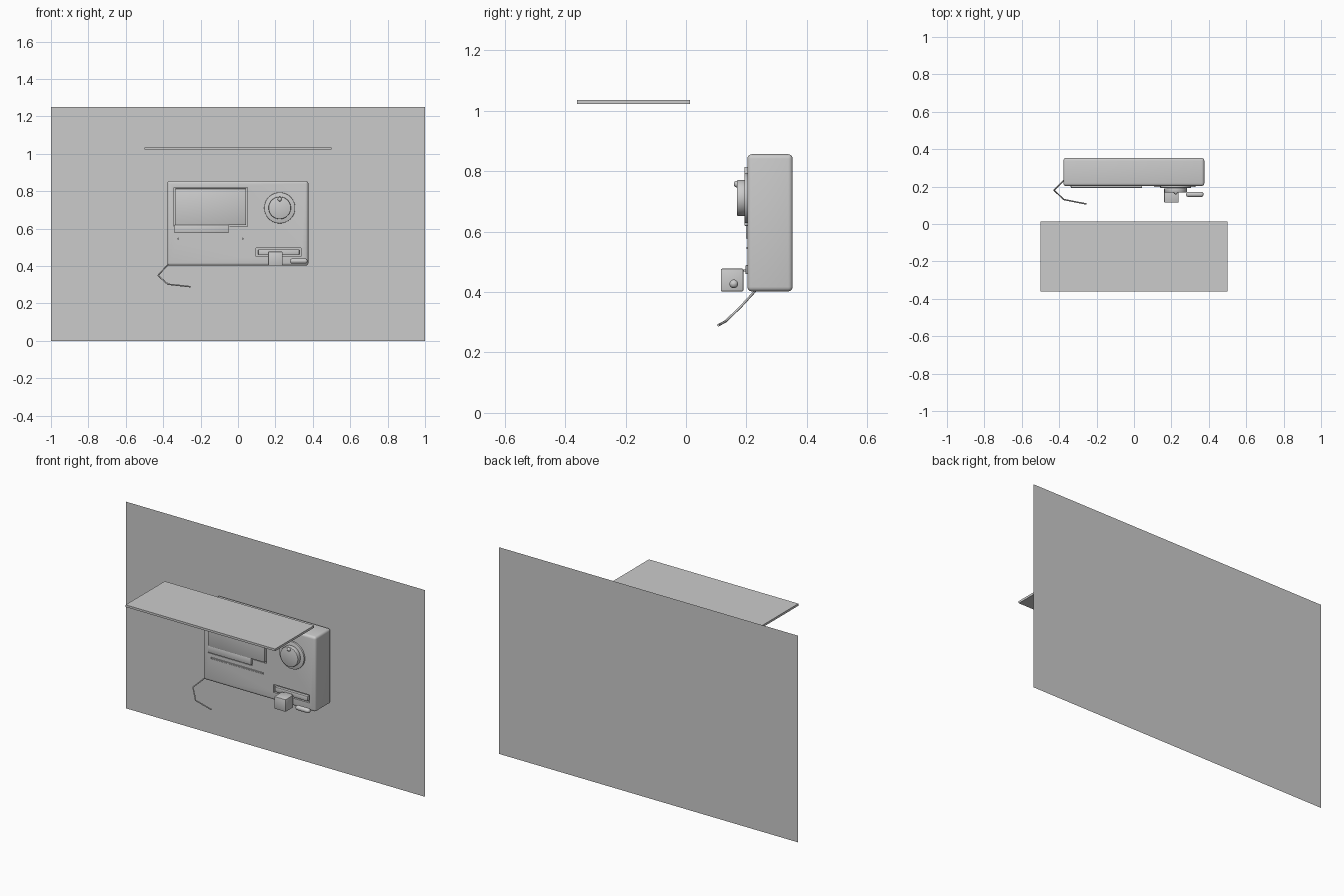
import bpy, math
from mathutils import Vector

if "Cube" in bpy.data.objects:
    bpy.data.objects.remove(bpy.data.objects["Cube"])


def smooth(ob):
    bpy.ops.object.select_all(action='DESELECT')
    bpy.context.view_layer.objects.active = ob
    ob.select_set(True)
    bpy.ops.object.shade_smooth_by_angle(angle=math.radians(35))


def box(name, x, y, z, bevel=0, segments=3):
    """Box from (min, max) extents, with optional rounded edges."""
    bpy.ops.mesh.primitive_cube_add(size=1)
    ob = bpy.context.object
    ob.name = name
    for v in ob.data.vertices:
        v.co = Vector(((b[0] + b[1]) / 2 + c * (b[1] - b[0])
                       for b, c in zip((x, y, z), v.co)))
    if bevel:
        m = ob.modifiers.new("bevel", 'BEVEL')
        m.width, m.segments = bevel, segments
        bpy.ops.object.modifier_apply(modifier="bevel")
        smooth(ob)
    return ob


def disc(name, x, z, r, y0, y1, bevel=0.003):
    """Round part whose axis points to the front."""
    bpy.ops.mesh.primitive_cylinder_add(vertices=48, radius=r, depth=y1 - y0,
                                        location=(x, (y0 + y1) / 2, z),
                                        rotation=(math.pi / 2, 0, 0))
    ob = bpy.context.object
    ob.name = name
    m = ob.modifiers.new("bevel", 'BEVEL')
    m.width, m.segments = bevel, 2
    m.limit_method = 'ANGLE'
    bpy.ops.object.modifier_apply(modifier="bevel")
    smooth(ob)
    return ob


FRONT = 0.203

# Wall and overhead shelf
bpy.ops.mesh.primitive_plane_add(size=1, location=(0, 0.36, 0.625),
                                 rotation=(math.pi / 2, 0, 0))
wall = bpy.context.object
wall.name = "wall"
wall.scale = (2, 1.25, 1)
box("shelf", (-0.5, 0.5), (-0.36, 0.014), (1.022, 1.035))

# Main housing with shallow recesses in its face
housing = box("housing", (-0.378, 0.376), (FRONT, 0.353), (0.402, 0.856), 0.015, 4)
recesses = [
    ((-0.343, 0.05), (0.612, 0.82), 0.012),
    ((-0.343, -0.046), (0.573, 0.625), 0.006),
    ((-0.322, 0.028), (0.541, 0.551), 0.01),
    ((0.097, 0.337), (0.450, 0.498), 0.012),
]
for i, (x, z, depth) in enumerate(recesses):
    cutter = box("recess_cutter", x, (FRONT - 0.05, FRONT + depth), z)
    m = housing.modifiers.new("recess", 'BOOLEAN')
    m.operation, m.object, m.solver = 'DIFFERENCE', cutter, 'EXACT'
    bpy.context.view_layer.objects.active = housing
    bpy.ops.object.modifier_apply(modifier="recess")
    bpy.data.objects.remove(cutter)
smooth(housing)

# Raised door, its lower tab and the strip in the slot
box("door", (-0.337, 0.044), (0.193, 0.216), (0.619, 0.814), 0.003, 2)
box("door_tab", (-0.339, -0.05), (0.198, 0.210), (0.577, 0.619), 0.002, 2)
box("slot_strip", (-0.318, 0.024), (0.201, 0.214), (0.543, 0.549))

# Dial with flange and marker
disc("dial_flange", 0.223, 0.711, 0.083, 0.193, 0.21)
disc("dial_knob", 0.223, 0.711, 0.060, 0.168, 0.20, 0.005)
bpy.ops.mesh.primitive_uv_sphere_add(segments=20, ring_count=12, radius=0.011,
                                     location=(0.223, 0.169, 0.757))
bpy.context.object.name = "dial_marker"
smooth(bpy.context.object)

# Slider tray, lever and block
box("slider_plate", (0.108, 0.328), (0.197, 0.216), (0.459, 0.489), 0.003, 2)
box("slider_lever", (0.175, 0.225), (0.18, 0.205), (0.468, 0.475))
box("slider_block", (0.161, 0.238), (0.115, 0.190), (0.402, 0.477), 0.004, 2)

# Pill-shaped button
box("pill_button", (0.278, 0.372), (0.144, 0.172), (0.413, 0.441), 0.0135, 5)

# Bent cord
curve = bpy.data.curves.new("cord", 'CURVE')
curve.dimensions = '3D'
curve.bevel_depth, curve.bevel_resolution = 0.004, 2
curve.use_fill_caps = True
points = [(-0.372, 0.235, 0.41), (-0.428, 0.18, 0.35),
          (-0.375, 0.131, 0.303), (-0.255, 0.107, 0.290)]
spline = curve.splines.new('POLY')
spline.points.add(len(points) - 1)
for p, co in zip(spline.points, points):
    p.co = (*co, 1)
cord = bpy.data.objects.new("cord", curve)
bpy.context.collection.objects.link(cord)
